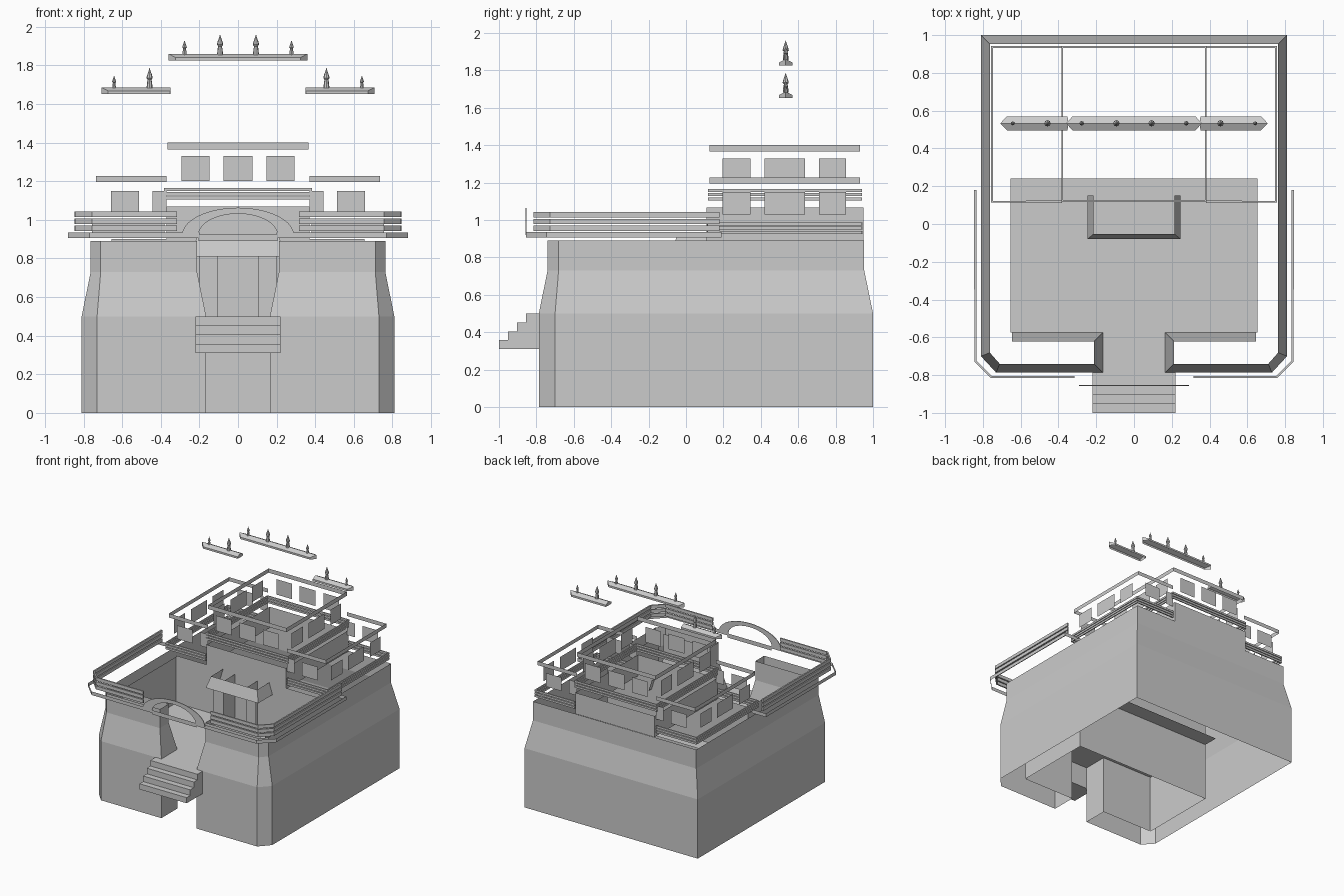
import bpy
import bmesh
import math
from mathutils import Vector

if "Cube" in bpy.data.objects:
    bpy.data.objects.remove(bpy.data.objects["Cube"], do_unlink=True)

STONE = (0.6, 0.6, 0.6, 1.0)
stone = bpy.data.materials.new("pale_grey_stone")
stone.use_nodes = True
stone.diffuse_color = STONE
stone.node_tree.nodes["Principled BSDF"].inputs["Base Color"].default_value = STONE


def make(name, verts, faces, thickness=0):
    mesh = bpy.data.meshes.new(name)
    mesh.from_pydata([Vector(v) for v in verts], [], faces)
    mesh.materials.append(stone)
    obj = bpy.data.objects.new(name, mesh)
    bpy.context.collection.objects.link(obj)
    bm = bmesh.new()
    bm.from_mesh(mesh)
    bmesh.ops.recalc_face_normals(bm, faces=bm.faces)
    bm.to_mesh(mesh)
    bm.free()
    if thickness:
        mod = obj.modifiers.new("thickness", 'SOLIDIFY')
        mod.thickness = thickness
        mod.offset = 0
    return obj


def loft(name, rings, closed=False, thickness=0):
    """Join equal-length point rows with quads."""
    n = len(rings[0])
    faces = []
    for r in range(len(rings) - 1):
        for i in range(n if closed else n - 1):
            j = (i + 1) % n
            faces.append((r * n + i, r * n + j, (r + 1) * n + j, (r + 1) * n + i))
    return make(name, [p for ring in rings for p in ring], faces, thickness)


def band(name, path, z0, z1, closed=False, thickness=0):
    """Upright strip that follows a plan path."""
    return loft(name, [[(x, y, z) for x, y in path] for z in (z0, z1)], closed, thickness)


def flip(path):
    return [(-x, y) for x, y in path]


def both(name, path, z0, z1, thickness=0):
    band("left_" + name, path, z0, z1, False, thickness)
    band("right_" + name, flip(path), z0, z1, False, thickness)


def rect(x, y0, y1):
    return [(-x, y0), (x, y0), (x, y1), (-x, y1)]


# Battered outer wall with the gate passage and chamfered front corners
def wall_ring(d, z):
    half = [(0.645, -0.575 - d), (0.165 + d, -0.575 - d), (0.165 + d, -0.787 + d),
            (0.73 - 0.4 * d, -0.787 + d), (0.81 - d, -0.70 + 0.4 * d), (0.81 - d, 1 - d)]
    path = half + flip(half)[::-1]
    return [(x, y, z) for x, y in path]


loft("outer_wall", [wall_ring(0, 0), wall_ring(0, 0.5), wall_ring(0.047, 0.73), wall_ring(0.047, 0.89)])

# Courtyard side walls and facade
both("court_wall", [(0.655, -0.575), (0.655, 0.11)], 0, 0.89)
band("facade", [(-0.655, 0.11), (0.655, 0.11)], 0, 0.9)

# Courtyard floor with its gate passage
plan = [(0.655, 0.24), (0.655, -0.575), (0.165, -0.575), (0.165, -0.787)]
plan = plan + flip(plan)[::-1]
make("court_floor", [(x, y, 0.5) for x, y in plan], [tuple(range(len(plan)))])

# Stairs
profile = [(-0.787, 0.31)]
for i in range(4):
    y = -1 + 0.048 * i
    profile += [(y, 0.31 + 0.0475 * i), (y, 0.31 + 0.0475 * (i + 1))]
profile.append((-0.787, 0.5))
n = len(profile)
stairs = loft("stairs", [[(x, y, z) for y, z in profile] for x in (-0.22, 0.22)], True)
bm = bmesh.new()
bm.from_mesh(stairs.data)
bmesh.ops.holes_fill(bm, edges=[e for e in bm.edges if e.is_boundary])
bmesh.ops.recalc_face_normals(bm, faces=bm.faces)
bm.to_mesh(stairs.data)
bm.free()

# Porch in the courtyard
loft("porch_beam", [[(-x, 0.15, z), (-x, y, z), (x, y, z), (x, 0.15, z)]
                    for x, y, z in ((0.245, -0.08, 0.81), (0.215, -0.052, 0.905))])
both("porch_pier", [(0.2, -0.045), (0.105, -0.045), (0.105, 0.11)], 0.5, 0.89)

# Outer ledge band and the arch that joins it over the gate
ledge = [(0.2, -0.855), (0.77, -0.855), (0.88, -0.745), (0.88, 0.19), (0.72, 0.19)]
both("ledge", ledge, 0.905, 0.935)
angles = [math.pi * i / 20 for i in range(21)]
loft("gate_arch", [[(a * math.cos(t), -0.855, 0.92 + h * math.sin(t)) for t in angles]
                   for a, h in ((0.29, 0.143), (0.205, 0.112))], False, 0.006)
band("gate_lintel", [(-0.205, -0.85), (0.205, -0.85)], 0.89, 0.925)

# Terrace railing of three slats
rail = [(0.315, -0.81), (0.755, -0.81), (0.84, -0.725), (0.84, 0.18)]
for i in range(3):
    z = 0.942 + 0.036 * i
    both("railing_slat", rail, z, z + 0.028, 0.012)

# Upper hall walls
band("hall_wall", rect(0.37, 0.11, 0.95), 0.89, 1.068, True)

# Slatted bands round the hall and the wings
wing_slats = [(0.38, 0.118), (0.752, 0.118), (0.752, 0.937), (0.38, 0.937)]
for i in range(3):
    z = 0.022 * i
    band("hall_slat", rect(0.38, 0.122, 0.937), 1.105 + z, 1.121 + z, True, 0.012)
    both("wing_slat", wing_slats, 0.926 + z, 0.942 + z, 0.012)

# Eave frames
band("hall_eave", rect(0.366, 0.125, 0.93), 1.365, 1.4, True)
wing = [(0.37, 0.125), (0.735, 0.125), (0.735, 0.93), (0.37, 0.93)]
both("wing_eave", wing, 1.195, 1.228)

# Wall panels between the eaves and the slats
side_spans = [(0.195, 0.345), (0.42, 0.635), (0.71, 0.855)]
for y0, y1 in side_spans:
    both("hall_side_panel", [(0.366, y0), (0.366, y1)], 1.2, 1.33)
    both("wing_side_panel", [(0.735, y0), (0.735, y1)], 1.03, 1.15)
for y in (0.125, 0.93):
    band("hall_middle_panel", [(-0.075, y), (0.075, y)], 1.2, 1.33)
    both("hall_end_panel", [(0.147, y), (0.293, y)], 1.2, 1.33)
    both("wing_inner_panel", [(0.37, y), (0.443, y)], 1.035, 1.15)
    both("wing_outer_panel", [(0.512, y), (0.658, y)], 1.035, 1.15)


# Roof ridges: gabled bars with pointed ends
def ridge(name, x0, x1, z, tip0, tip1):
    y, w = 0.533, 0.037
    a, b = x0 + tip0, x1 - tip1
    verts = []
    for low, high in ((z, z + 0.016),):
        for h in (low, high):
            verts += [(x0, y, h), (a, y - w, h), (b, y - w, h), (x1, y, h), (b, y + w, h), (a, y + w, h)]
    verts += [(x0, y, z + 0.034), (x1, y, z + 0.034)]
    faces = [(i, (i + 1) % 6, 6 + (i + 1) % 6, 6 + i) for i in range(6)]
    faces += [(6, 7, 12), (7, 8, 13, 12), (8, 9, 13), (9, 10, 13), (10, 11, 12, 13), (11, 6, 12)]
    make(name, verts, faces)


ridge("hall_ridge", -0.36, 0.36, 1.826, 0.035, 0.035)
ridge("left_wing_ridge", 0.35, 0.708, 1.652, 0.001, 0.035)
ridge("right_wing_ridge", -0.708, -0.35, 1.652, 0.035, 0.001)


# Turned finials on the ridges
def finial(x, z, height):
    shape = [(0.15, 0), (0.12, 0.3), (0.09, 0.42), (0.16, 0.5), (0.12, 0.65), (0.05, 0.85), (0.005, 1)]
    rings = []
    for r, h in shape:
        rings.append([(x + r * height * math.cos(math.tau * i / 8),
                       0.533 + r * height * math.sin(math.tau * i / 8),
                       z + h * height) for i in range(8)])
    loft("finial", rings, True)


for s in (-1, 1):
    finial(s * 0.093, 1.855, 0.105)
    finial(s * 0.277, 1.855, 0.075)
    finial(s * 0.458, 1.682, 0.105)
    finial(s * 0.642, 1.682, 0.065)
